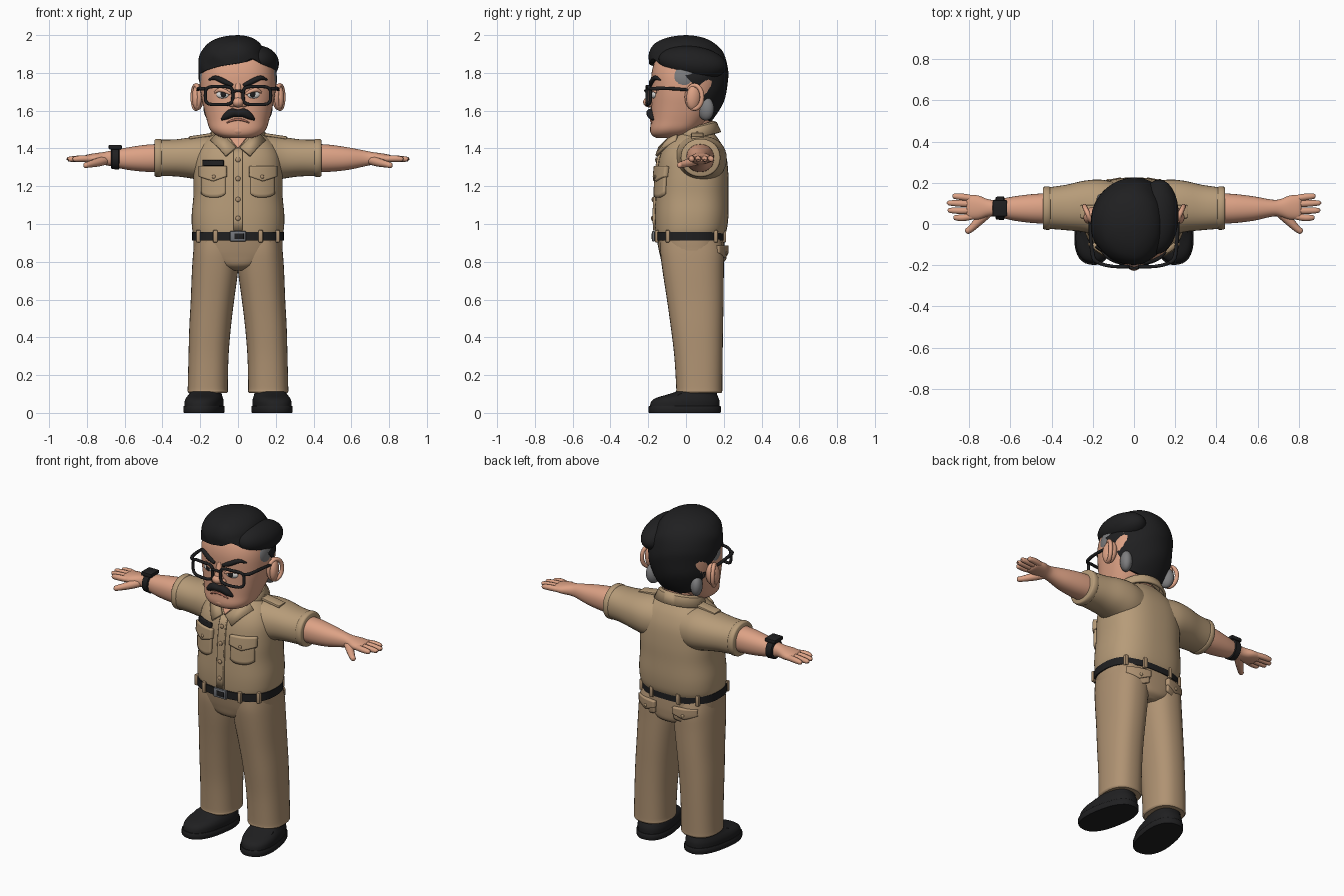
import bpy, bmesh, math
from mathutils import Vector, Matrix, Euler


def material(name, rgb):
    m = bpy.data.materials.new(name)
    m.diffuse_color = (*rgb, 1)
    return m


SKIN = material("skin", (0.72, 0.36, 0.235))
TAN = material("shirt tan", (0.47, 0.33, 0.19))
PANTS = material("trouser tan", (0.43, 0.29, 0.17))
BLACK = material("black", (0.014, 0.014, 0.015))
GREY = material("grey hair", (0.21, 0.21, 0.215))
STEEL = material("buckle steel", (0.17, 0.18, 0.2))
WHITE = material("eye white", (0.75, 0.74, 0.72))
LIP = material("lip", (0.42, 0.16, 0.11))


def make(name, bm, mat):
    bmesh.ops.recalc_face_normals(bm, faces=bm.faces)
    me = bpy.data.meshes.new(name)
    bm.to_mesh(me)
    bm.free()
    me.materials.append(mat)
    ob = bpy.data.objects.new(name, me)
    bpy.context.collection.objects.link(ob)
    return ob


def spow(v, e):
    return math.copysign(abs(v) ** e, v)


def dense(rings, k=4):
    """Catmull-Rom interpolation of ring parameters."""
    out = []
    for i in range(len(rings) - 1):
        p = [rings[max(0, min(len(rings) - 1, i + d))] for d in (-1, 0, 1, 2)]
        for j in range(k):
            t = j / k
            out.append(tuple(b + 0.5 * t * (c - a + t * (2*a - 5*b + 4*c - d + t * (3*(b - c) + d - a)))
                             for a, b, c, d in zip(*p)))
    return out + [tuple(rings[-1])]


def skin_rings(name, loops, mat, closed=False):
    bm = bmesh.new()
    vs = [[bm.verts.new(p) for p in lp] for lp in loops]
    n = len(vs[0])
    for a, b in list(zip(vs, vs[1:])) + ([(vs[-1], vs[0])] if closed else []):
        for i in range(n):
            bm.faces.new((a[i], a[(i + 1) % n], b[(i + 1) % n], b[i]))
    if not closed:
        bm.faces.new(vs[0])
        bm.faces.new(vs[-1])
    return make(name, bm, mat)


def loft(name, rings, mat, axis='z', n=2.0, seg=36, k=4, s=1):
    """Rings are (position, centre a, centre b, radius a, radius b)."""
    loops = []
    for t, a, b, ra, rb in dense(rings, k):
        lp = []
        for i in range(seg):
            w = math.tau * i / seg
            u, v = a + ra * spow(math.cos(w), 2 / n), b + rb * spow(math.sin(w), 2 / n)
            lp.append((s * u, v, t) if axis == 'z' else (s * t, u, v))
        loops.append(lp)
    return skin_rings(name, loops, mat)


def tube(name, pts, radii, mat, up=(0, 1, 0), closed=False, seg=10, k=4):
    data = [(*p, r) for p, r in zip(pts, radii)]
    data = data if closed else dense(data, k)
    P = [Vector(d[:3]) for d in data]
    loops, m = [], len(P)
    for i, d in enumerate(data):
        tan = P[(i + 1) % m] - P[i - 1] if closed else P[min(i + 1, m - 1)] - P[max(i - 1, 0)]
        u = tan.cross(Vector(up)).normalized()
        v = tan.cross(u).normalized()
        loops.append([P[i] + d[3] * (u * math.cos(math.tau * j / seg) + v * math.sin(math.tau * j / seg))
                      for j in range(seg)])
    return skin_rings(name, loops, mat, closed)


def ball(name, loc, rad, mat, rot=(0, 0, 0)):
    bm = bmesh.new()
    bmesh.ops.create_uvsphere(bm, u_segments=28, v_segments=16, radius=1,
                              matrix=Matrix.LocRotScale(Vector(loc), Euler(rot), Vector(rad)))
    return make(name, bm, mat)


def box(name, loc, size, mat, rot=(0, 0, 0), bev=0.006):
    bm = bmesh.new()
    bmesh.ops.create_cube(bm, size=1, matrix=Matrix.LocRotScale(Vector(loc), Euler(rot), Vector(size)))
    bmesh.ops.bevel(bm, geom=bm.edges[:], offset=bev, segments=2, affect='EDGES', profile=0.5)
    return make(name, bm, mat)


def surf(rings, x, z, n, side=-1):
    """Depth of a lofted body at (x, z)."""
    R = dense(rings)
    for p, q in zip(R, R[1:]):
        if p[0] <= z <= q[0]:
            f = (z - p[0]) / (q[0] - p[0])
            _, a, b, ra, rb = [i + (j - i) * f for i, j in zip(p, q)]
            u = min(abs(x - a) / ra, 0.995)
            return b + side * rb * (1 - u ** n) ** (1 / n)
    return 0


def sheet(name, grid, mat, thick):
    bm = bmesh.new()
    vs = [[bm.verts.new(p) for p in row] for row in grid]
    for a, b in zip(vs, vs[1:]):
        for i in range(len(a) - 1):
            bm.faces.new((a[i], a[i + 1], b[i + 1], b[i]))
    ob = make(name, bm, mat)
    md = ob.modifiers.new("thickness", 'SOLIDIFY')
    md.thickness, md.offset = thick, 0
    return ob


def patch(name, x0, x1, top, bottom, rings, n, mat, side=-1, thick=0.016):
    """Raised cloth panel that follows a body; bottom(u) gives the lower edge."""
    grid = []
    for i in range(13):
        u, x = i / 12, x0 + (x1 - x0) * i / 12
        zs = [bottom(u) + (top - bottom(u)) * j / 8 for j in range(9)]
        grid.append([(x, surf(rings, x, z, n, side) + side * 0.004, z) for z in zs])
    return sheet(name, grid, mat, thick)


# body profiles
TORSO = [(.935, 0, .022, .232, .18), (.975, 0, .027, .243, .19), (1.05, 0, .03, .245, .195),
         (1.15, 0, .032, .236, .193), (1.25, 0, .035, .236, .19), (1.35, 0, .037, .228, .178),
         (1.42, 0, .04, .195, .15), (1.465, 0, .045, .145, .115), (1.49, 0, .05, .10, .09)]
HIPS = [(.755, 0, .04, .05, .12), (.78, 0, .037, .14, .158), (.83, 0, .033, .225, .17),
        (.88, 0, .028, .236, .176), (.94, 0, .022, .236, .18)]
HEAD = [(1.455, 0, -.085, .07, .07), (1.47, 0, -.08, .115, .1), (1.5, 0, -.06, .148, .13),
        (1.55, 0, -.035, .165, .15), (1.62, 0, -.012, .183, .172), (1.7, 0, .002, .198, .185),
        (1.8, 0, .008, .198, .19), (1.88, 0, .01, .17, .165), (1.93, 0, .01, .11, .11)]
loft("shirt_body", TORSO, TAN, n=2.5, seg=56)
loft("trouser_hips", HIPS, PANTS, n=2.5, seg=56)
loft("head", HEAD, SKIN, n=2.4, seg=56)
loft("neck", [(1.38, 0, .03, .1, .1), (1.46, 0, .035, .1, .1), (1.56, 0, .04, .1, .1)], SKIN)
loft("belt", [(.912, 0, .02, .243, .188), (.958, 0, .02, .243, .188)], BLACK, n=2.5, seg=56, k=1)
box("belt_buckle", (0, -.172, .935), (.085, .016, .055), STEEL)
box("buckle_slot", (.006, -.179, .935), (.05, .008, .03), BLACK, bev=.002)

# shirt front
patch("button_placket", -.023, .023, 1.40, lambda u: .965, TORSO, 2.5, TAN)
patch("neck_opening", -.05, .05, 1.465, lambda u: 1.40 + .06 * abs(2 * u - 1), TORSO, 2.5, SKIN, thick=.012)
for z in (1.03, 1.13, 1.24, 1.34):
    ball("shirt_button", (0, surf(TORSO, 0, z, 2.5) - .014, z), (.013, .006, .013), PANTS)
patch("name_plate", -.18, -.075, 1.335, lambda u: 1.308, TORSO, 2.5, BLACK, thick=.026)

# collar stand and fold
grid = []
for i in range(33):
    w = math.radians(38 + 284 * i / 32)
    c, sn = -math.cos(w), math.sin(w)
    grid.append([(r * sn, .05 + q * c, z + .03 * c) for r, q, z in
                 ((.105, .092, 1.47), (.112, .098, 1.51), (.125, .108, 1.505), (.148, .13, 1.455))])
sheet("collar", grid, TAN, .014)

for s in (1, -1):
    sheet("collar_wing", [[(s * .1, -.045, 1.487), (s * .055, -.095, 1.45), (s * .012, -.14, 1.405)],
                          [(s * .145, -.055, 1.44), (s * .105, -.115, 1.405), (s * .065, -.157, 1.36)]], TAN, .015)
    # chest pockets
    a, b = s * .06, s * .195
    patch("chest_pocket", a + s * .006, b - s * .006, 1.29, lambda u: 1.14 + .02 * abs(2*u - 1) ** 3,
          TORSO, 2.5, TAN, thick=.022)
    patch("pocket_flap", a, b, 1.305, lambda u: 1.225 + .025 * abs(2 * u - 1), TORSO, 2.5, TAN, thick=.04)
    ball("pocket_button", (s * .128, surf(TORSO, .128, 1.25, 2.5) - .025, 1.25), (.01, .006, .01), PANTS)
    # sleeves, shoulder straps and arms
    loft("sleeve", [(.08, .06, 1.34, .14, .12), (.16, .075, 1.345, .14, .122), (.24, .085, 1.35, .125, .11),
                    (.33, .08, 1.35, .11, .098), (.42, .077, 1.35, .1, .096)], TAN, 'x', 2.2, s=s)
    loft("sleeve_cuff", [(.405, .077, 1.35, .1, .096), (.412, .077, 1.35, .105, .101),
                         (.435, .077, 1.35, .104, .1), (.442, .077, 1.35, .097, .093)], TAN, 'x', 2.1, k=2, s=s)
    box("shoulder_strap", (s * .185, .06, 1.467), (.15, .065, .016), TAN, (0, s * .15, 0))
    ball("strap_button", (s * .135, .06, 1.484), (.01, .01, .006), PANTS)
    loft("forearm", [(.38, .075, 1.35, .075, .075), (.48, .075, 1.348, .071, .072), (.58, .075, 1.346, .059, .06),
                     (.67, .077, 1.347, .041, .042), (.71, .078, 1.347, .043, .034), (.755, .08, 1.346, .058, .029),
                     (.8, .082, 1.345, .058, .022), (.812, .082, 1.345, .05, .014)], SKIN, 'x', 2.2, s=s)
    for y, tip in ((.03, .875), (.064, .9), (.099, .903), (.131, .88)):
        tube("finger", [(s * .78, .082 + (y - .082) * .85, 1.345), (s * .83, y, 1.346), (s * (tip - .008), y * 1.03, 1.343),
                        (s * tip, y * 1.03, 1.342)], [.016, .017, .013, .004], SKIN)
    tube("thumb", [(s * .705, .06, 1.338), (s * .745, .022, 1.326), (s * .79, -.022, 1.315),
                   (s * .81, -.036, 1.31), (s * .816, -.04, 1.309)], [.025, .023, .017, .014, .004], SKIN, (0, 0, 1))
    # trousers
    loft("trouser_leg", [(.105, .16, .07, .1, .117), (.115, .16, .07, .107, .122), (.14, .16, .07, .106, .122),
                         (.3, .156, .066, .106, .128), (.45, .148, .058, .11, .138), (.6, .135, .049, .115, .15),
                         (.75, .122, .038, .122, .162), (.85, .117, .032, .12, .168), (.92, .115, .025, .112, .16)],
         PANTS, n=2.4, s=s)
    for x, side in ((.12, -1), (.21, -1), (.09, 1), (.19, 1)):
        y = surf([(.8, 0, .02, .243, .188), (1, 0, .02, .243, .188)], x, .93, 2.5, side)
        box("belt_loop", (s * x, y, .935), (.024, .022, .066), PANTS)
    tube("front_pocket_seam", [(s * x, surf(HIPS, x, z, 2.5) - .002, z) for x, z in
                               ((.165, .91), (.19, .875), (.215, .84), (.222, .825))], [.005] * 4, PANTS)
    patch("back_pocket", s * .065, s * .185, .875, lambda u: .795 + .02 * abs(2*u - 1), HIPS, 2.5, PANTS, 1, .022)
    patch("back_pocket_flap", s * .06, s * .19, .885, lambda u: .825 + .025 * abs(2*u - 1), HIPS, 2.5, PANTS, 1, .04)
    ball("back_pocket_button", (s * .125, surf(HIPS, .125, .845, 2.5, 1) + .024, .845), (.01, .006, .01), TAN)
    # shoes, toes turned slightly outward
    for name, rings, k in (
            ("shoe_sole", [(0, 0, 0, .1, .19), (.006, 0, 0, .103, .193), (.032, 0, 0, .103, .193), (.036, 0, 0, .1, .19)], 1),
            ("shoe_upper", [(.03, 0, 0, .096, .186), (.06, 0, .004, .097, .182), (.08, 0, .015, .092, .165),
                            (.097, 0, .04, .084, .132), (.115, 0, .065, .08, .105), (.14, 0, .08, .075, .085)], 4)):
        ob = loft(name, rings, BLACK, n=2.4, k=k)
        ob.location, ob.rotation_euler.z = (s * .18, -.007, 0), s * .17
    tongue = box("shoe_strap", (s * .19, -.055, .086), (.15, .06, .022), BLACK, (.42, 0, s * .17), .01)
    # ears and greying sides
    ball("ear", (s * .212, .042, 1.672), (.03, .042, .07), SKIN, (-.12, 0, s * .45))
    tube("ear_rim", [(s * (.222 + .018 * math.sin(w)), .045 + .04 * math.sin(w), 1.672 + .062 * math.cos(w))
                     for w in [math.tau * i / 24 for i in range(24)]], [.012] * 24, SKIN, (1, 0, 0), True)
    ball("grey_sideburn", (s * .178, -.005, 1.775), (.027, .068, .068), GREY, (.2, 0, 0))
    ball("grey_nape_patch", (s * .145, .105, 1.61), (.034, .046, .062), GREY, (0, 0, -s * .5))
    # eyes and brows
    y = surf(HEAD, .082, 1.685, 2.4)
    ball("eye", (s * .082, y + .002, 1.685), (.034, .012, .02), WHITE, (0, 0, s * .25))
    ball("iris", (s * .078, y - .008, 1.687), (.016, .006, .017), BLACK, (0, 0, s * .25))
    tube("upper_eyelid", [(s * x, surf(HEAD, x, z, 2.4) - .003, z) for x, z in
                          ((.04, 1.688), (.07, 1.703), (.1, 1.709), (.125, 1.695))], [.006, .011, .011, .005], SKIN)
    tube("eyebrow", [(s * x, surf(HEAD, x, z, 2.4) - .004, z) for x, z in
                     ((.028, 1.733), (.07, 1.752), (.12, 1.774), (.155, 1.762))], [.009, .014, .012, .004], BLACK)
    ball("nostril_wing", (s * .03, -.19, 1.635), (.02, .018, .017), SKIN)
    # glasses
    rim = []
    for i in range(32):
        w = math.tau * i / 32
        x, z = .1 + .073 * spow(math.cos(w), .5), 1.68 + .048 * spow(math.sin(w), .5)
        rim.append((s * x, -.207 + 2.2 * max(0, x - .08) ** 2, z))
    tube("glasses_rim", rim, [.0085] * 32, BLACK, closed=True)
    tube("glasses_arm", [(s * .172, -.187, 1.715), (s * .196, -.165, 1.717), (s * .209, -.08, 1.717),
                         (s * .212, .03, 1.708)], [.009, .01, .009, .008], BLACK, (0, 0, 1))
tube("glasses_bridge", [(-.03, -.208, 1.7), (0, -.215, 1.706), (.03, -.208, 1.7)], [.007] * 3, BLACK)

# nose, moustache and mouth
tube("nose_bridge", [(0, -.172, 1.74), (0, -.185, 1.69), (0, -.19, 1.645)], [.016, .02, .028], SKIN)
ball("nose_tip", (0, -.193, 1.645), (.033, .034, .028), SKIN)
ball("chin", (0, -.155, 1.495), (.06, .036, .03), SKIN)
tube("moustache", [(x, surf(HEAD, x, z, 2.4) - .004, z) for x, z in
                   ((-.088, 1.552), (-.06, 1.572), (-.03, 1.588), (0, 1.586), (.03, 1.588), (.06, 1.572), (.088, 1.552))],
     [.005, .019, .023, .019, .023, .019, .005], BLACK)
tube("mouth", [(x, surf(HEAD, x, z, 2.4) - .001, z) for x, z in
               ((-.06, 1.535), (-.03, 1.549), (0, 1.553), (.03, 1.549), (.06, 1.535))],
     [.003, .006, .006, .006, .003], LIP)

# wristwatch
loft("watch_strap", [(-.672, .077, 1.348, .048, .05), (-.668, .077, 1.348, .055, .057),
                     (-.632, .076, 1.348, .058, .06), (-.628, .076, 1.348, .05, .052)], BLACK, 'x', k=1)
box("watch_case", (-.65, .076, 1.407), (.07, .08, .024), BLACK)


# swept hair with strand ridges
def table(rows, v):
    for p, q in zip(rows, rows[1:]):
        if v <= q[0]:
            f = max(0, (v - p[0]) / (q[0] - p[0]))
            return [a + (b - a) * f for a, b in zip(p, q)][1:]
    return rows[-1][1:]


HAIRLINE = [(0, 1.85), (.5, 1.835), (.9, 1.815), (1.2, 1.8), (1.5, 1.795), (1.75, 1.74), (2, 1.64), (2.3, 1.565), (3.15, 1.53)]
SHAPE = dense([(1.53, .14, .1, .125), (1.6, .178, .13, .178), (1.68, .2, .16, .212), (1.76, .209, .185, .225),
               (1.84, .213, .196, .222), (1.9, .202, .2, .203), (1.95, .168, .172, .162), (1.98, .118, .12, .11),
               (1.995, .06, .06, .055), (2.0, .002, .002, .002)])
loops = [[] for _ in range(28)]
for i in range(112):
    w = math.tau * i / 112
    sx, cf = math.sin(w), math.cos(w)
    zb = table(HAIRLINE, min(w, math.tau - w))[0]
    if cf > 0:
        zb += .04 * math.exp(-((sx - .5) / .28) ** 2)
    for j in range(28):
        z = zb + (2 - zb) * math.sin(max(0, j - 1) / 26 * math.pi / 2)
        rx, rf, rb = table(SHAPE, z)
        if sx > 0:
            rx *= 1 - .27 * min(1, max(0, (z - 1.78) / .12))
        k = .88 if j == 0 else 1 - .016 * abs(math.sin(26 * (z + .55 * cf * rf) + 2 * sx))
        loops[j].append((rx * sx * k, -(rf if cf > 0 else rb) * cf * k, z))
skin_rings("main_hair", loops, BLACK)
ball("parted_side_hair", (.117, .035, 1.853), (.1, .182, .088), BLACK, (-.12, .12, -.06))

# smooth shading with crisp hard edges
for ob in bpy.context.scene.objects:
    ob.select_set(True)
    bpy.context.view_layer.objects.active = ob
bpy.ops.object.shade_smooth_by_angle(angle=math.radians(40))
